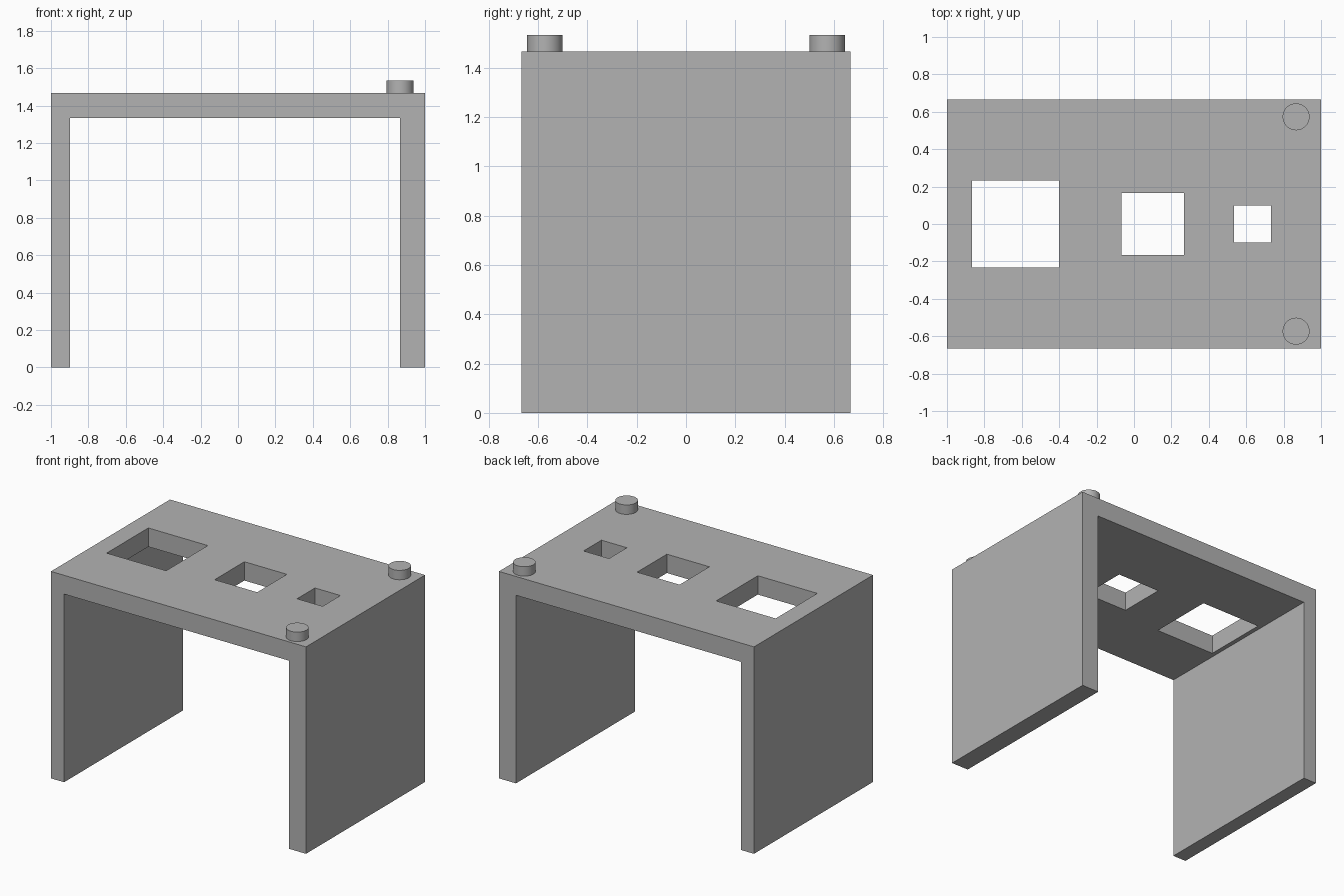
import bpy
import bmesh

cube = bpy.data.objects.get("Cube")
if cube:
    bpy.data.objects.remove(cube, do_unlink=True)

U = 1 / 15                      # design module
DEPTH = 20 * U
HEIGHT = 22 * U
UNDERSIDE = 20 * U

grey = bpy.data.materials.new("plain grey")
grey.use_nodes = True
colour = (0.45, 0.45, 0.45, 1)
grey.diffuse_color = colour
grey.node_tree.nodes["Principled BSDF"].inputs["Base Color"].default_value = colour


def box(name, x0, x1, depth, z0, z1):
    """Box centred on y = 0."""
    bpy.ops.mesh.primitive_cube_add(size=1, location=((x0 + x1) / 2, 0, (z0 + z1) / 2))
    obj = bpy.context.object
    obj.name = name
    obj.scale = (x1 - x0, depth, z1 - z0)
    bpy.ops.object.transform_apply(location=False, rotation=False, scale=True)
    return obj


# Bridge frame: one profile pushed through the depth
profile = [(-1, 0), (-0.897, 0), (-0.897, UNDERSIDE), (13 * U, UNDERSIDE),
           (13 * U, 0), (1, 0), (1, HEIGHT), (-1, HEIGHT)]
bm = bmesh.new()
face = bm.faces.new([bm.verts.new((x, -DEPTH / 2, z)) for x, z in profile])
ext = bmesh.ops.extrude_face_region(bm, geom=[face])
bmesh.ops.translate(bm, vec=(0, DEPTH, 0),
                    verts=[g for g in ext["geom"] if isinstance(g, bmesh.types.BMVert)])
bmesh.ops.recalc_face_normals(bm, faces=bm.faces)
mesh = bpy.data.meshes.new("bridge_frame")
bm.to_mesh(mesh)
bm.free()
frame = bpy.data.objects.new("bridge_frame", mesh)
bpy.context.collection.objects.link(frame)
mesh.materials.append(grey)

# Three square openings through the top, large to small
for label, x0, width in (("large", -13, 7), ("medium", -1, 5), ("small", 8, 3)):
    cutter = box(label + "_opening_cutter", x0 * U, (x0 + width) * U, width * U,
                 UNDERSIDE - U, HEIGHT + U)
    cutter.data.materials.append(grey)
    cutter.hide_render = True
    cut = frame.modifiers.new(label + "_opening", "BOOLEAN")
    cut.operation = "DIFFERENCE"
    cut.solver = "EXACT"
    cut.object = cutter
    bpy.context.view_layer.objects.active = frame
    bpy.ops.object.modifier_apply(modifier=cut.name)
    bpy.data.objects.remove(cutter, do_unlink=True)

# Round pegs at the two corners of the left end
for label, side in (("front", -1), ("back", 1)):
    bpy.ops.mesh.primitive_cylinder_add(vertices=48, radius=0.072, depth=U,
                                        location=(13 * U, side * 0.573, HEIGHT + U / 2))
    peg = bpy.context.object
    peg.name = label + "_peg"
    peg.data.materials.append(grey)
    bpy.ops.object.shade_smooth_by_angle()
